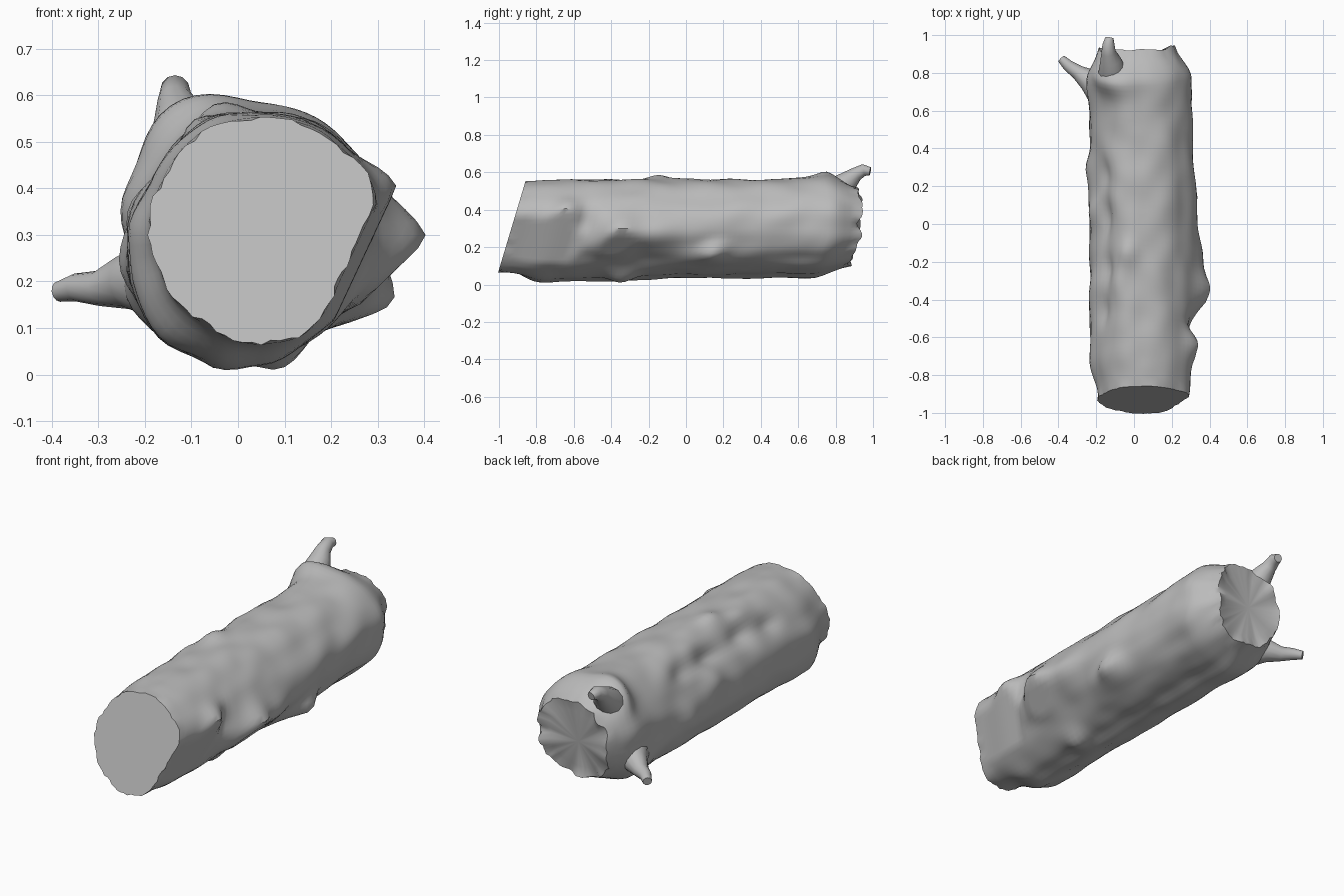
import bpy, bmesh, math, random
from mathutils import Vector, noise

random.seed(4)
cube = bpy.data.objects.get("Cube")
if cube:
    bpy.data.objects.remove(cube)

bark = bpy.data.materials.new("bark_grey")
bark.use_nodes = True
grey = (0.5, 0.5, 0.5, 1)
bark.diffuse_color = grey
bark.node_tree.nodes["Principled BSDF"].inputs["Base Color"].default_value = grey

SIDES, RINGS = 72, 64
CX, CZ = 0.05, 0.3

# Trunk radii at even angles, counter-clockwise from +x
FRONT = [.24, .265, .25, .26, .255, .255, .25, .245, .245, .235, .23, .23, .23, .235, .22, .22]
MIDDLE = [.255, .268, .262, .265, .26, .272, .27, .265, .282, .297, .305, .285, .245, .24, .24, .25]
BACK = [.15, .17, .195, .21, .21, .225, .24, .245, .24, .235, .23, .21, .19, .185, .175, .16]

# Knots and hollows: position along trunk, angle, height, length, angular width
BUMPS = [
    (-.38, -6, .09, .11, 20), (-.2, -4, .05, .15, 18), (.1, -2, .025, .25, 18),
    (-.7, 18, .04, .07, 18), (-.58, 10, -.03, .05, 20),
    (.17, -25, .045, .07, 10), (.14, -38, .035, .17, 16),
    (-.45, 268, .02, .32, 26), (-.27, -82, .03, .07, 14), (-.72, 266, .03, .1, 22),
    (-.2, 108, .025, .07, 12), (.3, 190, .025, .07, 14),
    (.8, 130, .075, .11, 24), (.8, 88, .022, .16, 30),
    (.74, 165, .025, .13, 15), (.7, 205, .02, .12, 14),
    (-.1, 143, -.02, .5, 12), (-.52, 146, -.02, .08, 11), (-.28, 138, -.025, .08, 11),
    (0, 141, -.025, .09, 11), (.24, 141, -.02, .08, 11), (-.38, 121, .02, .09, 10),
    (.1, 123, .015, .08, 10), (-.35, 163, .015, .08, 12), (.05, 166, .015, .07, 12),
]


def sample(table, deg):
    i = deg / 360 * len(table)
    k, f = int(i), i % 1
    n = len(table)
    f = f * f * (3 - 2 * f)
    return table[k % n] * (1 - f) + table[(k + 1) % n] * f


def ramp(a, b, v):
    t = max(0, min(1, (v - a) / (b - a)))
    return t * t * (3 - 2 * t)


def hewn(r, deg, angle, distance):
    """Cut the section with a straight line facing the given angle."""
    facing = math.cos(math.radians(deg - angle))
    return min(r, distance / facing) if facing > .2 else r


def trunk_radius(s, deg):
    r = sample(MIDDLE, deg)
    r += (sample(FRONT, deg) - r) * (1 - ramp(-.95, -.75, s))
    for y, angle, height, length, width in BUMPS:
        turn = (deg - angle + 180) % 360 - 180
        r += height * math.exp(-((s - y) / length) ** 2 - (turn / width) ** 2)
    r += (sample(BACK, deg) - r) * ramp(.77, .97, s)
    a = math.radians(deg)
    r += .011 * noise.noise(Vector((math.cos(a) * 2.2, s * 6, math.sin(a) * 2.2)))
    # Flat split faces low on the left side
    r = hewn(r, deg, -25, .195 + .025 * ramp(-.95, -.7, s) + .14 * ramp(-.62, -.42, s))
    return hewn(r, deg, -46, .255 + .1 * ramp(-.12, .08, s))


def loft(name, rings, start, end):
    """Skin closed rings and fan both ends to a centre point."""
    bm = bmesh.new()
    loops = [[bm.verts.new(p) for p in ring] for ring in rings]
    n = len(loops[0])
    for a, b in zip(loops, loops[1:]):
        for i in range(n):
            j = (i + 1) % n
            bm.faces.new((a[i], a[j], b[j], b[i]))
    for loop, centre in ((loops[0], start), (loops[-1], end)):
        c = bm.verts.new(centre)
        for i in range(n):
            bm.faces.new((loop[i], loop[(i + 1) % n], c))
    bmesh.ops.recalc_face_normals(bm, faces=bm.faces)
    mesh = bpy.data.meshes.new(name)
    bm.to_mesh(mesh)
    bm.free()
    mesh.materials.append(bark)
    obj = bpy.data.objects.new(name, mesh)
    bpy.context.collection.objects.link(obj)
    bpy.ops.object.select_all(action="DESELECT")
    obj.select_set(True)
    bpy.context.view_layer.objects.active = obj
    bpy.ops.object.shade_smooth_by_angle(angle=math.radians(40))


def front_y(z):
    return -1 + .3 * (z - .08)


def back_y(z):
    return .935 - .45 * max(0, .25 - z) - .3 * max(0, z - .45)


# Trunk between a slanted front cut and a broken back end
rings = []
for k in range(RINGS + 1):
    t = k / RINGS
    s = -.97 + 1.91 * t
    ring = []
    for i in range(SIDES):
        deg = 360 * i / SIDES
        a = math.radians(deg)
        r = trunk_radius(s, deg)
        if k in (0, RINGS):
            r += random.uniform(-.007, .004)
        x, z = CX + r * math.cos(a), max(0, CZ + r * math.sin(a))
        y = front_y(z) * (1 - t) + back_y(z) * t
        if k == RINGS:
            y += .03 * noise.noise(Vector((x * 14, z * 14, 0)))
        ring.append((x, y, z))
    rings.append(ring)


def inset(ring, cx, cz, scale, depth):
    return [(cx + (x - cx) * scale, depth(cz + (z - cz) * scale), cz + (z - cz) * scale)
            for x, y, z in ring]


front_cut = inset(rings[0], CX, CZ, .9, front_y)
back_cut = inset(rings[-1], 0, .3, .75, lambda z: back_y(z) - .02)
loft("log_trunk", [front_cut] + rings + [back_cut], (CX, front_y(CZ), CZ), (0, .905, .3))


# Broken twigs: tapered tubes through points with a radius each
def twig(name, path):
    points = [Vector(p[:3]) for p in path]
    rings = []
    for i, p in enumerate(points):
        along = points[min(i + 1, len(points) - 1)] - points[max(i - 1, 0)]
        turn = along.to_track_quat("Z", "Y")
        ring = []
        for j in range(12):
            a = math.tau * j / 12
            ring.append(p + turn @ Vector((math.cos(a), math.sin(a), 0)) * path[i][3])
        rings.append(ring)
    loft(name, rings, points[0], points[-1])


twig("upper_twig", [(-.1, .72, .43, .08), (-.115, .81, .505, .075), (-.125, .87, .555, .055),
                    (-.135, .91, .59, .038), (-.135, .95, .612, .032), (-.13, .985, .605, .022)])
twig("side_twig", [(-.1, .64, .21, .08), (-.18, .71, .205, .085), (-.24, .765, .2, .06),
                   (-.3, .805, .185, .038), (-.35, .84, .187, .03), (-.385, .875, .178, .022)])
